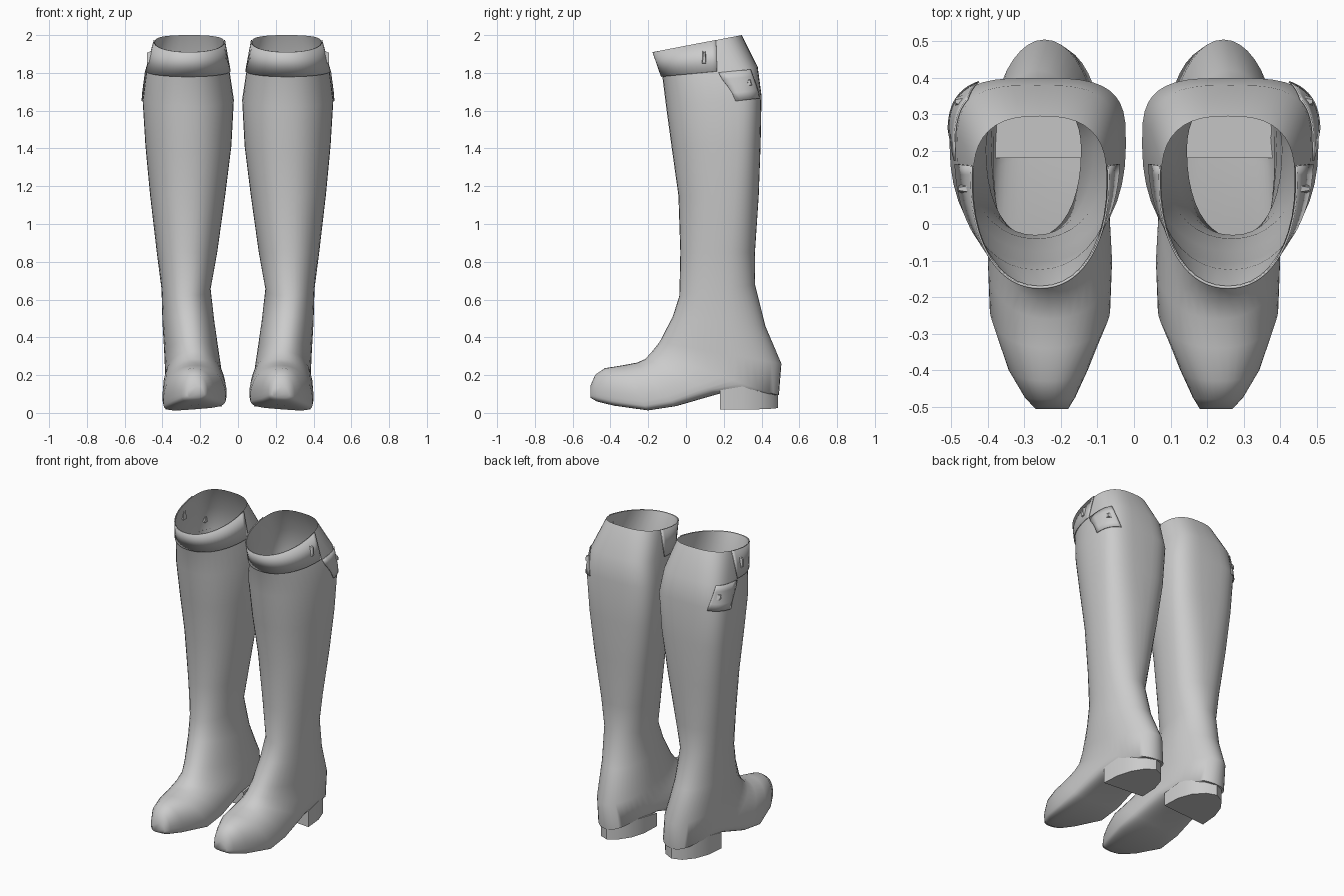
import bpy, bmesh, math
from mathutils import Vector

if "Cube" in bpy.data.objects:
    bpy.data.objects.remove(bpy.data.objects["Cube"])

# Boot rings, rim to toe: front (y, z), back (y, z), inner x, outer x, where widest (0 front, 1 back), back squareness
RINGS = [
    ((-.17, 1.91), (.295, 2.0), .075, .44, .62, .75),
    ((-.125, 1.78), (.38, 1.83), .045, .485, .64, .62),
    ((-.105, 1.62), (.40, 1.68), .022, .505, .64, .6),
    ((-.075, 1.40), (.395, 1.42), .035, .49, .64, .68),
    ((-.04, 1.15), (.385, 1.15), .068, .465, .62, .8),
    ((-.03, .85), (.365, .85), .11, .43, .6, .9),
    ((-.035, .62), (.365, .68), .145, .405, .6, .95),
    ((-.07, .51), (.42, .46), .125, .40, .56, 1.0),
    ((-.14, .375), (.505, .26), .10, .39, .56, 1.0),
    ((-.18, .325), (.492, .09), .085, .385, .56, .9),
    ((-.215, .285), (.18, .10), .07, .395, .72, .6),
    ((-.26, .265), (-.05, .035), .06, .40, .76, .5),
    ((-.34, .25), (-.20, .012), .065, .395, .78, .5),
    ((-.43, .235), (-.38, .035), .125, .345, .76, .55),
    ((-.48, .20), (-.47, .055), .16, .30, .7, .6),
    ((-.506, .14), (-.506, .075), .18, .27, .7, .7),
]
SIDES = 40


def ring_point(ring, a):
    """Point on a ring; a = 0 is the front, pi/2 the outer side."""
    (fy, fz), (by, bz), x0, x1, mid, back = ring
    s, c = math.sin(a), math.cos(a)
    k = back if c < 0 else .92
    s = math.copysign(abs(s) ** k, s)
    c = math.copysign(abs(c) ** k, c)
    t = mid - c * (mid if c > 0 else 1 - mid)
    x = (x0 + x1) / 2 + (x1 - x0) / 2 * s
    z = fz + (bz - fz) * t
    z += .08 * (.32 - x) * max(0, 1 - z / .3)     # sole leans to the outside
    return Vector((x, fy + (by - fy) * t, max(z, 0)))


def surface(v, a, lift=0.0):
    """Point on the boot between rings, pushed out by lift."""
    i = min(int(v), len(RINGS) - 2)
    p = ring_point(RINGS[i], a).lerp(ring_point(RINGS[i + 1], a), v - i)
    out = Vector((p.x - .265, p.y - .14, 0)).normalized()
    return p + out * lift


def finish(name, bm, angle=40, thickness=0):
    bmesh.ops.recalc_face_normals(bm, faces=bm.faces)
    me = bpy.data.meshes.new(name)
    bm.to_mesh(me)
    bm.free()
    ob = bpy.data.objects.new(name, me)
    bpy.context.collection.objects.link(ob)
    bpy.ops.object.select_all(action='DESELECT')
    bpy.context.view_layer.objects.active = ob
    ob.select_set(True)
    bpy.ops.object.shade_smooth_by_angle(angle=math.radians(angle))
    if thickness:
        m = ob.modifiers.new("thickness", 'SOLIDIFY')
        m.thickness, m.offset = thickness, 0
    m = ob.modifiers.new("pair", 'MIRROR')
    m.use_mirror_merge = False
    return ob


def skin(bm, rows, closed):
    n = len(rows[0])
    for r0, r1 in zip(rows, rows[1:]):
        for j in range(n if closed else n - 1):
            k = (j + 1) % n
            bm.faces.new((r0[j], r0[k], r1[k], r1[j]))


def patch(name, v0, v1, top, bottom, nu, nv):
    """Leather piece on the boot surface; top and bottom give its angle range at each edge."""
    bm = bmesh.new()
    rows = []
    for i in range(nv + 1):
        f = i / nv
        a0, a1 = (t + (b - t) * f for t, b in zip(top, bottom))
        rows.append([bm.verts.new(surface(v0 + (v1 - v0) * f, math.radians(a0 + (a1 - a0) * j / nu), .005))
                     for j in range(nu + 1)])
    skin(bm, rows, False)
    finish(name, bm, thickness=.005)


def prism(name, base, top, angle=35):
    """Solid between two matching outlines."""
    bm = bmesh.new()
    rows = [[bm.verts.new(p) for p in o] for o in (base, top)]
    skin(bm, rows, True)
    for r in rows:
        bm.faces.new(r)
    finish(name, bm, angle)


# Shaft and foot in one skin, open at the rim
bm = bmesh.new()
rows = [[bm.verts.new(ring_point(r, 2 * math.pi * j / SIDES)) for j in range(SIDES)] for r in RINGS]
skin(bm, rows, True)
bm.faces.new(rows[-1])
finish("boot", bm, 70)

# Heel block, following the back of the boot
heel = [(.085, .18), (.385, .18), (.375, .30), (.345, .39), (.295, .46),
        (.235, .488), (.175, .46), (.12, .39), (.09, .30)]
prism("heel", [(x, y, .022 + .06 * (.3 - x)) for x, y in heel],
      [(x, y, .12 + .02 * (y > .2)) for x, y in heel], 50)

# Cuff around the front of the rim, and side tab behind it
patch("cuff", 0, 1, (-98, 98), (-85, 85), 36, 1)
patch("side_tab", 1.05, 2.05, (86, 130), (95, 150), 10, 4)


# Small wedge fasteners on cuff and tab
def fastener(name, v, a, w, h, depth):
    p = surface(v, math.radians(a), .005)
    corners = ((-w, -h), (w, -h), (w * .5, h), (-w * .5, h))
    prism(name, [p + Vector((-.012, y, z)) for y, z in corners],
          [p + Vector((depth, y * .5, z * .7)) for y, z in corners])


fastener("cuff_fastener", .5, 80, .017, .038, .016)
fastener("tab_fastener", 1.5, 122, .02, .018, .012)
